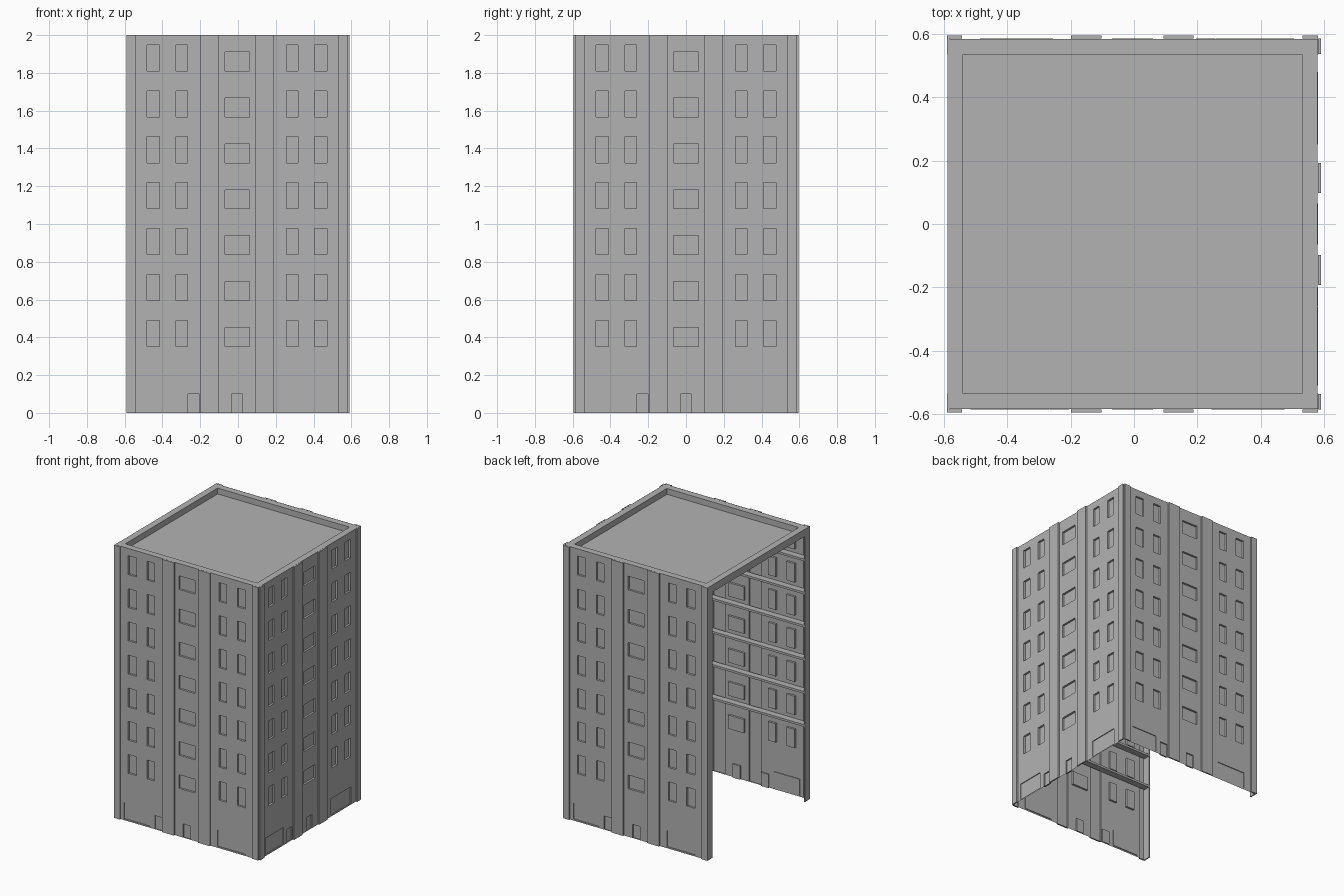
import bpy
import bmesh
import math
from mathutils import Matrix, Vector

cube = bpy.data.objects.get("Cube")
if cube:
    bpy.data.objects.remove(cube, do_unlink=True)

CX = -0.005            # centre of the square plan
FACE = 0.585           # facade plane, measured out from the plan centre
INNER = 0.535          # inner face of parapet and floor ledges
HEIGHT = 2.0
FLOOR = 0.243          # storey spacing
BUMP = 0.01

grey = bpy.data.materials.new("concrete_grey")
grey.use_nodes = True
grey.diffuse_color = (0.448, 0.448, 0.448, 1)
bsdf = next(n for n in grey.node_tree.nodes if n.type == 'BSDF_PRINCIPLED')
bsdf.inputs["Base Color"].default_value = grey.diffuse_color


def finish(name, bm, angle=0):
    """Turn a bmesh in wall coordinates into an object on the chosen side."""
    bm.transform(Matrix.Translation((CX, 0, 0)) @ Matrix.Rotation(angle, 4, 'Z'))
    mesh = bpy.data.meshes.new(name)
    bm.to_mesh(mesh)
    bm.free()
    mesh.materials.append(grey)
    obj = bpy.data.objects.new(name, mesh)
    bpy.context.collection.objects.link(obj)
    return obj


def add_box(bm, lo, hi):
    lo, hi = Vector(lo), Vector(hi)
    size = hi - lo
    bmesh.ops.create_cube(bm, size=1, matrix=Matrix.Translation((lo + hi) / 2)
                          @ Matrix.Diagonal((*size, 1)))


# Facade layout as (u0, u1, z0, z1, offset from the facade plane)
panels = []
for a, b in ((0.098, 0.193), (0.537, FACE)):
    for u0, u1 in ((a, b), (-b, -a)):
        panels.append((u0, u1, 0, HEIGHT, BUMP))
for row in range(7):
    sill = 1.81 - row * FLOOR
    panels.append((-0.065, 0.065, sill, sill + 0.1, -0.015))
    for a, b in ((0.262, 0.323), (0.41, 0.476)):
        for u0, u1 in ((a, b), (-b, -a)):
            panels.append((u0, u1, sill, sill + 0.138, -0.015))
for u0, u1 in ((-0.26, -0.2), (-0.03, 0.03)):          # doors
    panels.append((u0, u1, 0, 0.1, -0.01))
for u0, u1 in ((-0.51, -0.3), (0.25, 0.48)):           # shop fronts
    panels.append((u0, u1, 0.01, 0.13, -0.006))


def build_facade(name, angle):
    """One sheet of cells, stepped in or out, with side faces at each step."""
    us = sorted({-FACE, FACE} | {p[0] for p in panels} | {p[1] for p in panels})
    zs = sorted({0, HEIGHT} | {round(z, 4) for p in panels for z in p[2:4]})
    nu, nz = len(us) - 1, len(zs) - 1

    def offset(i, j):
        if not (0 <= i < nu and 0 <= j < nz):
            return 0
        u, z = (us[i] + us[i + 1]) / 2, (zs[j] + zs[j + 1]) / 2
        return next((p[4] for p in panels
                     if p[0] < u < p[1] and p[2] < z < p[3]), 0)

    bm = bmesh.new()
    cache = {}

    def vert(i, j, off):
        key = (i, j, off)
        if key not in cache:
            cache[key] = bm.verts.new((us[i], -(FACE + off), zs[j]))
        return cache[key]

    for i in range(nu + 1):
        for j in range(nz + 1):
            here, left, below = offset(i, j), offset(i - 1, j), offset(i, j - 1)
            if i < nu and j < nz:
                bm.faces.new([vert(i, j, here), vert(i + 1, j, here),
                              vert(i + 1, j + 1, here), vert(i, j + 1, here)])
            if j < nz and here != left:
                bm.faces.new([vert(i, j, left), vert(i, j, here),
                              vert(i, j + 1, here), vert(i, j + 1, left)])
            if i < nu and here != below:
                bm.faces.new([vert(i, j, below), vert(i + 1, j, below),
                              vert(i + 1, j, here), vert(i, j, here)])
    return finish(name, bm, angle)


def build_ledges(name, angle, half):
    """Narrow floor ledges along the inside of a wall."""
    bm = bmesh.new()
    for k in range(6):
        top = 1.78 - k * FLOOR
        add_box(bm, (-half, -FACE + 0.002, top - 0.016), (half, -INNER, top))
    return finish(name, bm, angle)


# Three walls; the fourth side stays open
sides = (("front", 0, FACE), ("right_side", math.pi / 2, INNER),
         ("back", math.pi, FACE))
for side, angle, half in sides:
    build_facade(side + "_wall", angle)
    build_ledges(side + "_floor_ledges", angle, half)

# Parapet ring around the roof
bm = bmesh.new()
edge = FACE - 0.001
for s in (-1, 1):
    y0, y1 = sorted((s * INNER, s * edge))
    add_box(bm, (-FACE, y0, 1.955), (edge, y1, HEIGHT))
    x0, x1 = sorted((s * INNER, s * edge))
    add_box(bm, (x0, -INNER, 1.955), (x1, INNER, HEIGHT))
finish("parapet", bm)

# Sunken roof deck
bm = bmesh.new()
add_box(bm, (-edge, -edge, 1.947), (edge, edge, 1.957))
finish("roof_deck", bm)

# Wall ends returning beside the open side
bm = bmesh.new()
for s in (-1, 1):
    y0, y1 = sorted((s * INNER, s * (FACE + BUMP)))
    add_box(bm, (-FACE, y0, 0), (-FACE + 0.008, y1, HEIGHT))
finish("open_side_wall_ends", bm)
